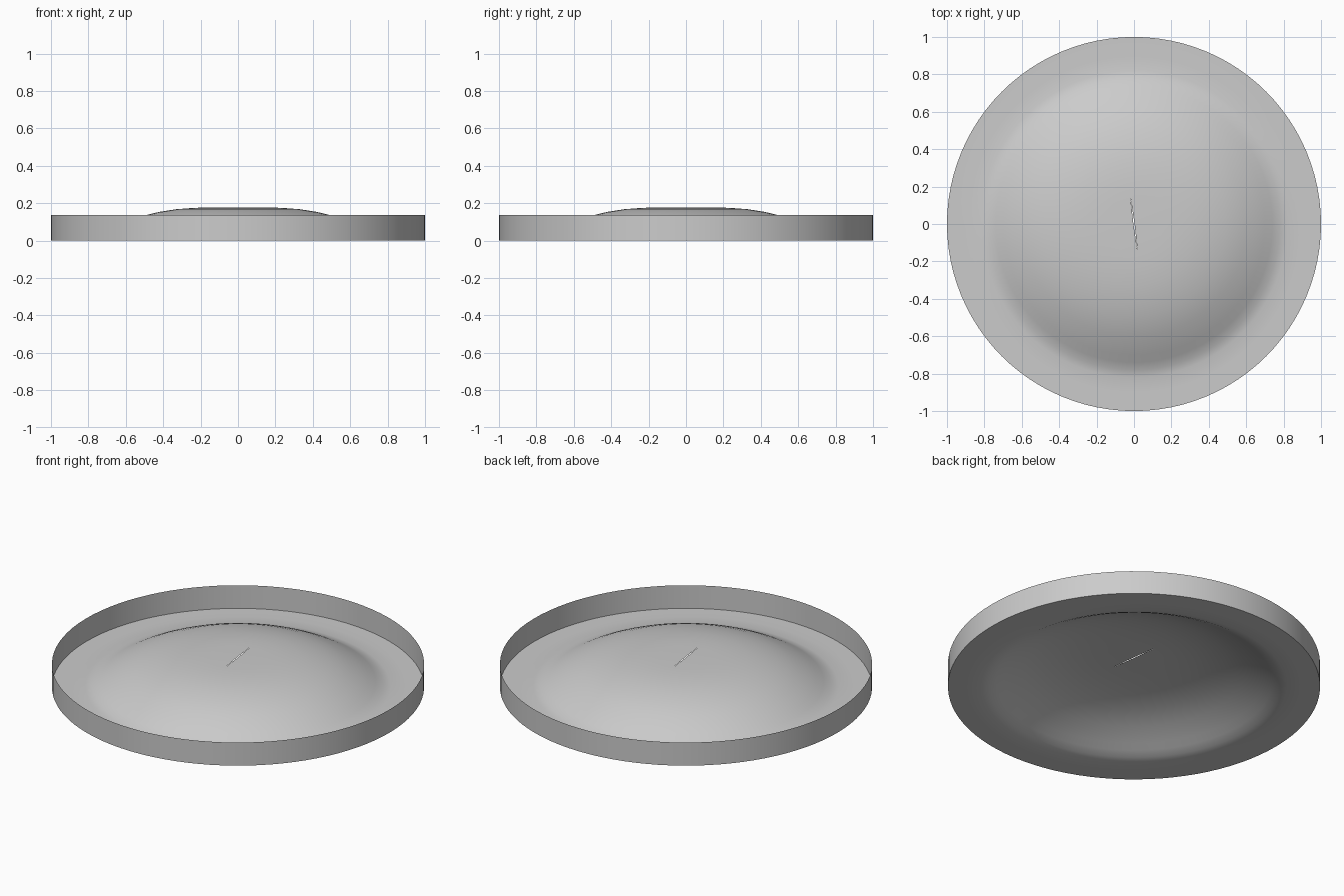
import bpy, bmesh, math

cube = bpy.data.objects.get("Cube")
if cube:
    bpy.data.objects.remove(cube, do_unlink=True)

SEGMENTS = 96
START = math.radians(97.5)   # direction of the slit across the crown

grey = bpy.data.materials.new("plain grey")
grey.use_nodes = True
colour = (0.6, 0.6, 0.6, 1)
grey.diffuse_color = colour
grey.node_tree.nodes["Principled BSDF"].inputs["Base Color"].default_value = colour


def lathe(bm, profile):
    """Revolve (radius, height) points about z and return the rings."""
    rings = []
    for r, z in profile:
        angles = [START + math.tau * i / SEGMENTS for i in range(SEGMENTS)]
        rings.append([bm.verts.new((r * math.cos(a), r * math.sin(a), z)) for a in angles])
    for a, b in zip(rings, rings[1:]):
        for i in range(SEGMENTS):
            j = (i + 1) % SEGMENTS
            bm.faces.new((a[i], a[j], b[j], b[i]))
    return rings


def finish(name, bm):
    mesh = bpy.data.meshes.new(name)
    bm.to_mesh(mesh)
    bm.free()
    obj = bpy.data.objects.new(name, mesh)
    bpy.context.collection.objects.link(obj)
    mesh.materials.append(grey)
    bpy.ops.object.select_all(action='DESELECT')
    obj.select_set(True)
    bpy.context.view_layer.objects.active = obj
    bpy.ops.object.shade_smooth_by_angle(angle=math.radians(40))


# Upright rim, a single thin sheet
bm = bmesh.new()
lathe(bm, [(1, 0), (1, 0.137)])
finish("rim_wall", bm)

# Thin floor: flat margin, then a raised hollow dome
bm = bmesh.new()
rings = lathe(bm, [(1, 0), (0.9, 0), (0.82, 0.001), (0.78, 0.01), (0.74, 0.03),
                   (0.7, 0.052), (0.65, 0.077), (0.6, 0.099), (0.55, 0.119),
                   (0.49, 0.137), (0.42, 0.154), (0.33, 0.168), (0.24, 0.175),
                   (0.155, 0.178)])

# Crown in two halves that leave a fine slit between them
ring = rings[-1]
half = SEGMENTS // 2
for k in (0, 1):
    arc = [ring[(k * half + i) % SEGMENTS] for i in range(half + 1)]
    side = START + math.pi / 2 + k * math.pi
    lip = bm.verts.new((0.003 * math.cos(side), 0.003 * math.sin(side), 0.178))
    for a, b in zip(arc, arc[1:]):
        bm.faces.new((a, b, lip))
finish("domed_floor", bm)
